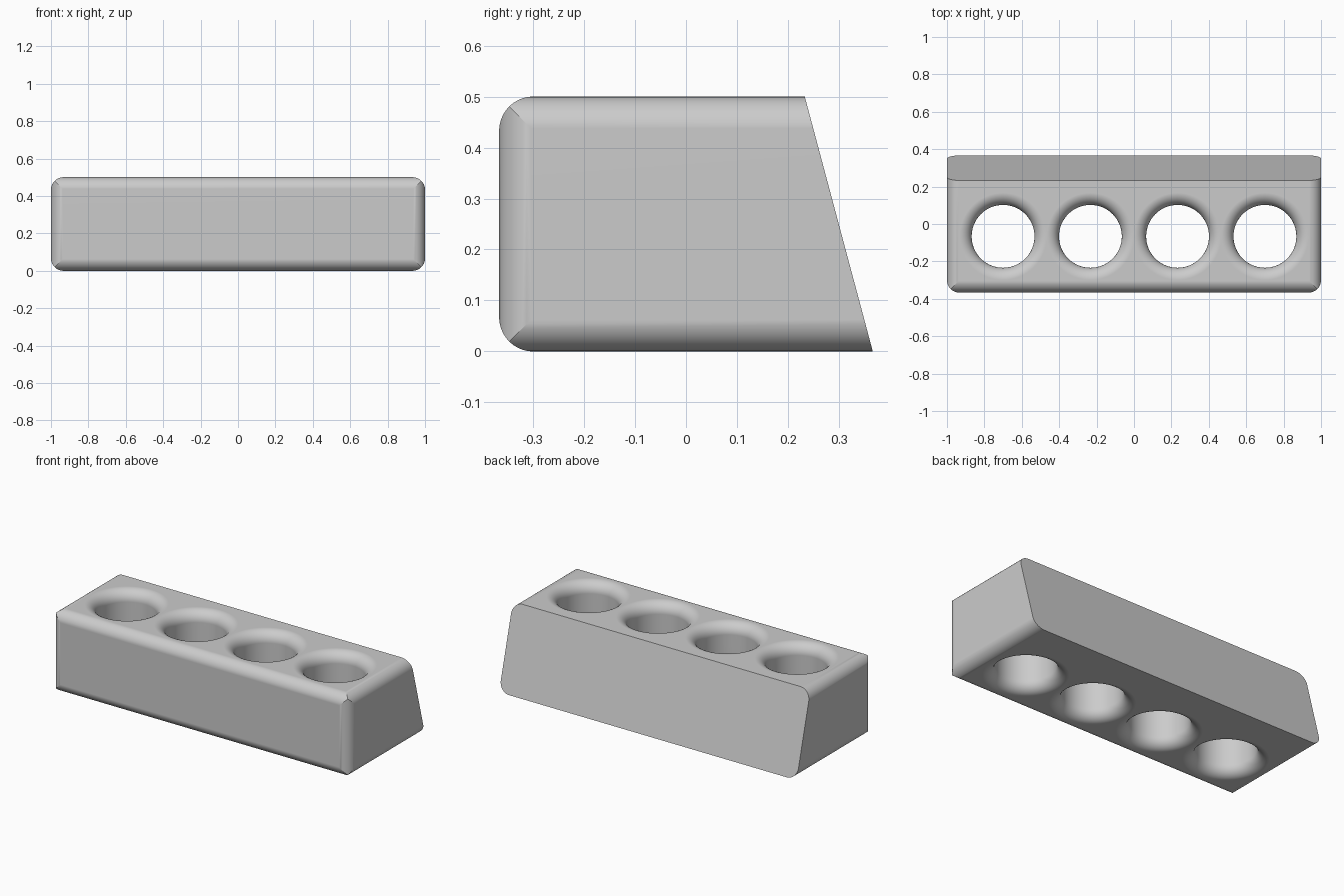
import bpy, bmesh, math
from mathutils import Vector, Matrix

LENGTH, DEPTH, HEIGHT = 2.0, 0.733, 0.5
ROUND = 0.067          # outer edge radius
HOLE, FLARE = 0.168, 0.065
HOLE_X = (-0.7, -0.233, 0.233, 0.7)
HOLE_Y = -0.066
BACK_TOP = 0.233       # back edge of the top face

cube = bpy.data.objects.get("Cube")
if cube:
    bpy.data.objects.remove(cube, do_unlink=True)

grey = bpy.data.materials.new("plain grey")
grey.use_nodes = True
colour = (0.6, 0.6, 0.6, 1)
grey.diffuse_color = colour
grey.node_tree.nodes["Principled BSDF"].inputs["Base Color"].default_value = colour


def make_object(name, bm):
    bmesh.ops.recalc_face_normals(bm, faces=bm.faces)
    mesh = bpy.data.meshes.new(name)
    bm.to_mesh(mesh)
    bm.free()
    mesh.materials.append(grey)
    obj = bpy.data.objects.new(name, mesh)
    bpy.context.collection.objects.link(obj)
    return obj


def slice_off(bm, point, normal):
    """Cut away everything on the normal's side and cap the cut."""
    geom = bm.verts[:] + bm.edges[:] + bm.faces[:]
    cut = bmesh.ops.bisect_plane(bm, geom=geom, dist=1e-6, plane_co=point,
                                 plane_no=normal, clear_outer=True)
    edges = [e for e in cut["geom_cut"] if isinstance(e, bmesh.types.BMEdge) and e.is_boundary]
    if edges:
        bmesh.ops.contextual_create(bm, geom=edges)


def round_edge(bm, corner, a, b, steps=11):
    """Round the edge through corner, between faces with normals a and b."""
    centre = corner - (a + b) * ROUND
    for i in range(1, steps + 1):
        t = math.pi / 2 * i / (steps + 1)
        n = a * math.cos(t) + b * math.sin(t)
        slice_off(bm, centre + n * ROUND, n)


# Body: box with every edge rounded except those of the slanted back
bm = bmesh.new()
bmesh.ops.create_cube(bm, size=1, matrix=Matrix.Translation((0, 0, HEIGHT / 2))
                      @ Matrix.Diagonal((LENGTH, DEPTH, HEIGHT, 1)))
front, up = Vector((0, -1, 0)), Vector((0, 0, 1))
for vertical in (up, -up):
    z = HEIGHT if vertical.z > 0 else 0
    round_edge(bm, Vector((0, -DEPTH / 2, z)), front, vertical)
    for side in (Vector((1, 0, 0)), Vector((-1, 0, 0))):
        round_edge(bm, Vector((side.x * LENGTH / 2, 0, z)), side, vertical)
for side in (Vector((1, 0, 0)), Vector((-1, 0, 0))):
    round_edge(bm, Vector((side.x * LENGTH / 2, -DEPTH / 2, 0)), side, front)
slice_off(bm, Vector((0, DEPTH / 2, 0)), Vector((0, HEIGHT, DEPTH / 2 - BACK_TOP)))
body = make_object("holder_block", bm)

# Hole cutters: a straight bore that flares out at both ends
arc = [math.pi / 2 * i / 12 for i in range(13)]
lower = [(HOLE + FLARE * (1 - math.sin(t)), FLARE * (1 - math.cos(t))) for t in arc]
upper = [(r, HEIGHT - z) for r, z in reversed(lower)]
wide = HOLE + FLARE
profile = [(0, -0.1), (wide, -0.1)] + lower + upper + [(wide, HEIGHT + 0.1), (0, HEIGHT + 0.1)]
bm = bmesh.new()
for x in HOLE_X:
    verts = [bm.verts.new((x + r, HOLE_Y, z)) for r, z in profile]
    edges = [bm.edges.new(pair) for pair in zip(verts, verts[1:])]
    bmesh.ops.spin(bm, geom=verts + edges, cent=(x, HOLE_Y, 0), axis=(0, 0, 1),
                   angle=math.tau, steps=64)
bmesh.ops.remove_doubles(bm, verts=bm.verts, dist=1e-5)
cutter = make_object("hole_cutter", bm)
cutter.hide_render = True

# Drill the holes, then shade smoothly
bpy.ops.object.select_all(action="DESELECT")
bpy.context.view_layer.objects.active = body
body.select_set(True)
drill = body.modifiers.new("holes", "BOOLEAN")
drill.operation = "DIFFERENCE"
drill.solver = "EXACT"
drill.object = cutter
bpy.ops.object.modifier_apply(modifier=drill.name)
bpy.data.objects.remove(cutter, do_unlink=True)
bpy.ops.object.shade_smooth_by_angle(angle=math.radians(20))
weighted = body.modifiers.new("even shading", "WEIGHTED_NORMAL")
weighted.keep_sharp = True
